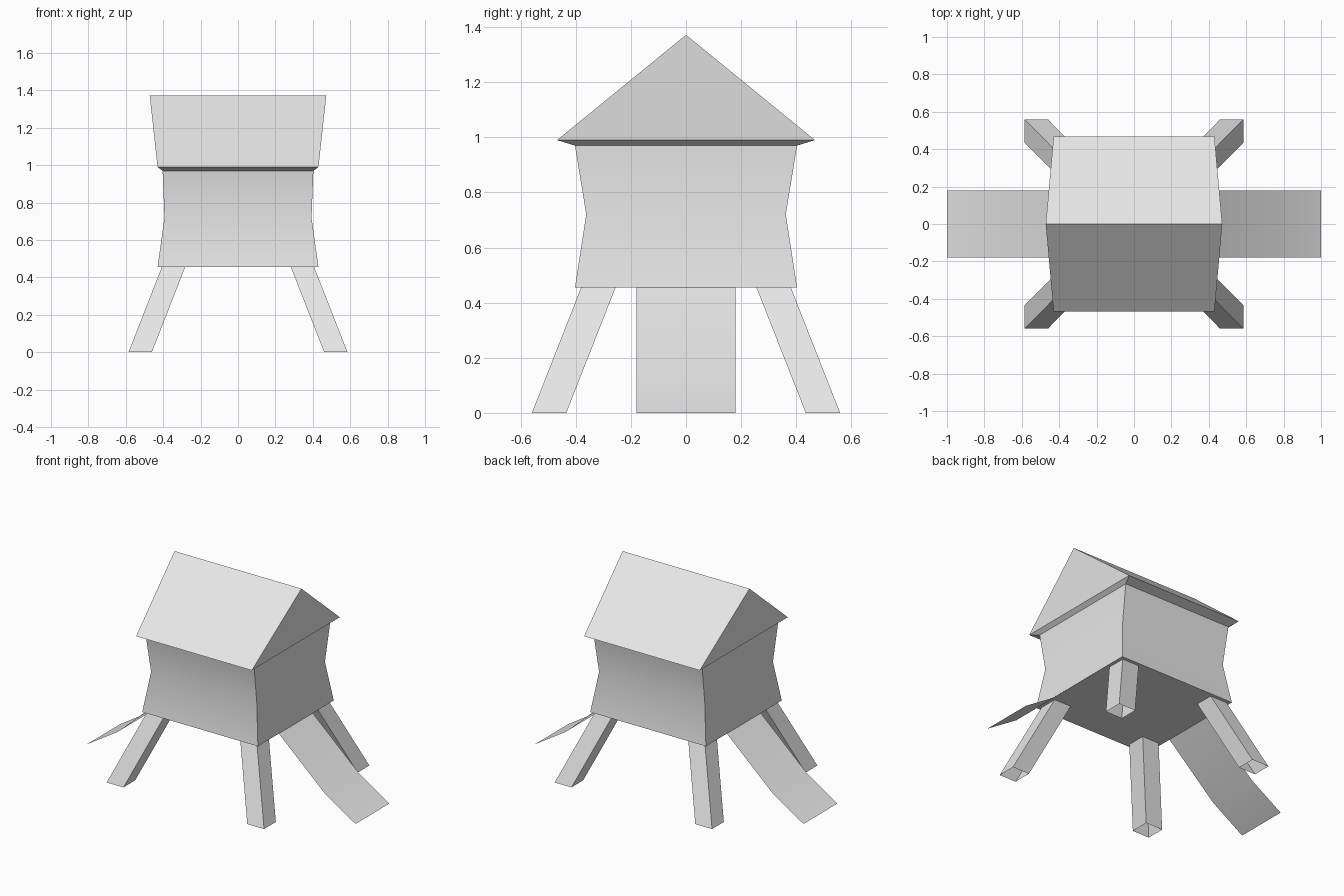
import bpy
import bmesh
import math

cube = bpy.data.objects.get("Cube")
if cube:
    bpy.data.objects.remove(cube, do_unlink=True)

# One plain grey for the whole hut
grey = bpy.data.materials.new("plain grey")
grey.use_nodes = True
grey.diffuse_color = (0.8, 0.8, 0.8, 1)
grey.node_tree.nodes["Principled BSDF"].inputs["Base Color"].default_value = (0.8, 0.8, 0.8, 1)


def finish(name, bm, smooth=False):
    """Turn a bmesh into a named object with the grey material."""
    mesh = bpy.data.meshes.new(name)
    bm.to_mesh(mesh)
    bm.free()
    mesh.materials.append(grey)
    obj = bpy.data.objects.new(name, mesh)
    bpy.context.collection.objects.link(obj)
    if smooth:
        bpy.ops.object.select_all(action="DESELECT")
        obj.select_set(True)
        bpy.context.view_layer.objects.active = obj
        bpy.ops.object.shade_smooth_by_angle(angle=math.radians(30))
    return obj


def rectangle(half_x, half_y, z, cx=0, cy=0):
    """Counter-clockwise ring of four corners."""
    return [(cx + sx * half_x, cy + sy * half_y, z)
            for sx, sy in ((-1, -1), (1, -1), (1, 1), (-1, 1))]


def loft(name, rings, floor=False, smooth=False):
    """Skin rings listed from bottom to top."""
    bm = bmesh.new()
    loops = [[bm.verts.new(p) for p in ring] for ring in rings]
    for low, high in zip(loops, loops[1:]):
        for i in range(4):
            j = (i + 1) % 4
            bm.faces.new((low[i], low[j], high[j], high[i]))
    if floor:
        bm.faces.new(loops[0][::-1])
    bmesh.ops.remove_doubles(bm, verts=bm.verts, dist=0.0001)
    return finish(name, bm, smooth)


# Hut walls, pinched at the waist, with a floor
loft("hut_walls", [rectangle(0.43, 0.403, 0.455),
                   rectangle(0.393, 0.362, 0.72),
                   rectangle(0.403, 0.403, 0.97)], floor=True, smooth=True)

# Gable roof: sloped soffit, eaves, then a ridge longer than the eaves
loft("roof", [rectangle(0.403, 0.403, 0.97),
              rectangle(0.43, 0.468, 0.99),
              rectangle(0.472, 0, 1.372)])

# Four splayed legs, open at the foot
for sx, side in ((1, "left"), (-1, "right")):
    for sy, end in ((-1, "front"), (1, "back")):
        loft(f"{end}_{side}_leg",
             [rectangle(0.0625, 0.0625, 0, sx * 0.523, sy * 0.497),
              rectangle(0.0625, 0.0625, 0.455, sx * 0.345, sy * 0.318)])

# Thin sagging ramps on both gable sides
for sx, side in ((1, "left"), (-1, "right")):
    bm = bmesh.new()
    rows = [[bm.verts.new((sx * x, sx * y, z)) for y in (-0.18, 0.18)]
            for x, z in ((0.43, 0.455), (0.773, 0.143), (1.0, 0.0))]
    for a, b in zip(rows, rows[1:]):
        bm.faces.new((a[0], b[0], b[1], a[1]))
    finish(f"{side}_ramp", bm, smooth=True)
